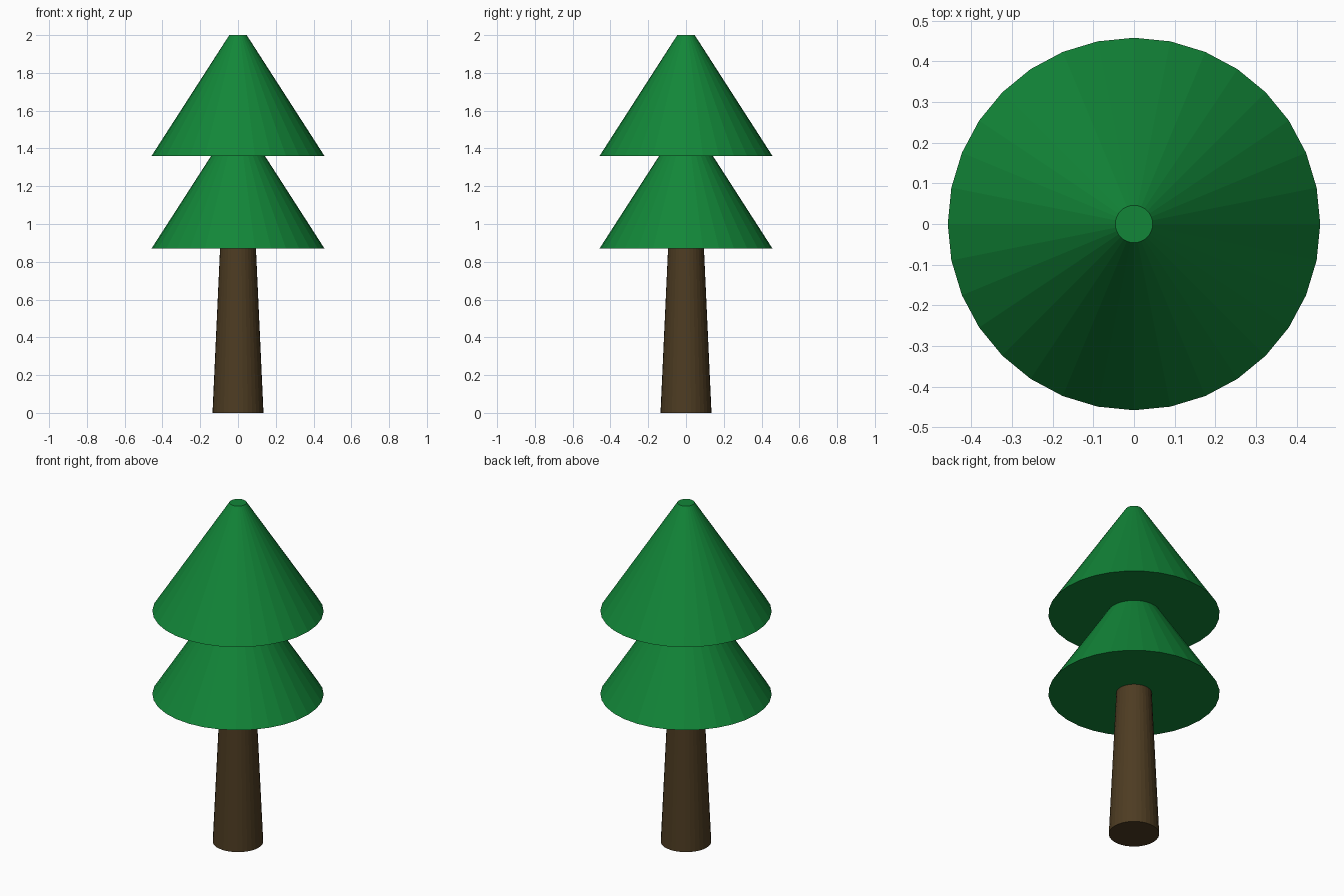
import bpy

if "Cube" in bpy.data.objects:
    bpy.data.objects.remove(bpy.data.objects["Cube"])


def material(name, color):
    mat = bpy.data.materials.new(name)
    mat.diffuse_color = (*color, 1.0)
    mat.use_nodes = True
    mat.node_tree.nodes["Principled BSDF"].inputs["Base Color"].default_value = mat.diffuse_color
    return mat


def frustum(name, r_bottom, r_top, z_bottom, z_top, mat):
    # closed 32-sided tapered cylinder, flat shaded
    bpy.ops.mesh.primitive_cone_add(
        vertices=32, radius1=r_bottom, radius2=r_top,
        depth=z_top - z_bottom, location=(0, 0, (z_bottom + z_top) / 2))
    obj = bpy.context.object
    obj.name = name
    obj.data.materials.append(mat)
    return obj


bark = material("bark", (0.075, 0.045, 0.016))
needles = material("needles", (0.006, 0.24, 0.04))

# Tapered trunk, reaching slightly into the foliage
frustum("trunk", 0.135, 0.09, 0.0, 0.98, bark)

# Two identical stacked foliage cones with blunt tips
for name, z in (("lower_foliage", 0.87), ("upper_foliage", 1.36)):
    frustum(name, 0.458, 0.046, z, z + 0.64, needles)
